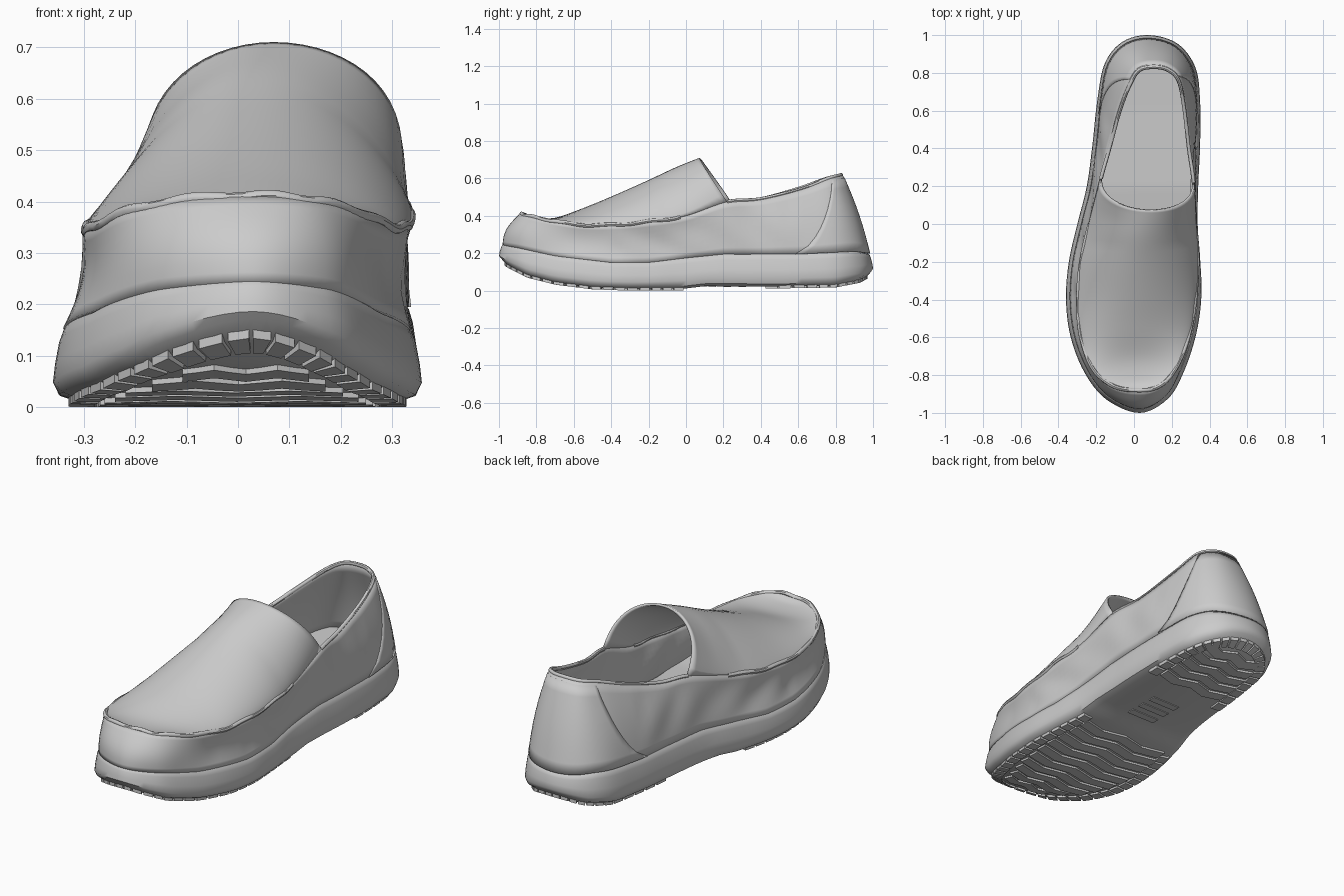
import bpy, bmesh, math
from mathutils import Vector

if "Cube" in bpy.data.objects:
    bpy.data.objects.remove(bpy.data.objects["Cube"])

mat = bpy.data.materials.new("plain grey")
mat.diffuse_color = (0.6, 0.6, 0.6, 1)
mat.use_nodes = True
mat.node_tree.nodes["Principled BSDF"].inputs["Base Color"].default_value = mat.diffuse_color

# Outline of the sole, from toe tip along the right side, heel and left side (x, y)
SOLE = [(0.03, -1.0), (0.18, -0.925), (0.265, -0.78), (0.33, -0.58), (0.357, -0.38), (0.35, -0.18),
        (0.337, 0.0), (0.34, 0.2), (0.35, 0.42), (0.35, 0.65), (0.325, 0.83), (0.23, 0.955),
        (0.08, 1.0), (-0.06, 0.965), (-0.155, 0.85), (-0.195, 0.65), (-0.22, 0.42), (-0.25, 0.2),
        (-0.30, 0.0), (-0.345, -0.2), (-0.36, -0.4), (-0.335, -0.6), (-0.26, -0.79), (-0.145, -0.93)]
# Upper edge at the same stations: toe seam in front, collar behind (x, y, z)
EDGE = [(0.03, -0.88, .41), (0.14, -0.855, .402), (0.23, -0.75, .38), (0.295, -0.57, .352),
        (0.325, -0.38, .352), (0.335, -0.18, .372), (0.325, 0.0, .40), (0.315, 0.22, .475),
        (0.29, 0.4, .49), (0.265, 0.62, .545), (0.235, 0.76, .60), (0.18, 0.815, .615),
        (0.11, 0.83, .62), (0.03, 0.815, .615), (-0.02, 0.74, .595), (-0.075, 0.6, .545),
        (-0.13, 0.4, .49), (-0.175, 0.24, .475), (-0.235, 0.0, .405), (-0.28, -0.2, .365),
        (-0.295, -0.4, .345), (-0.28, -0.6, .35), (-0.215, -0.77, .38), (-0.105, -0.86, .402)]
# Ridge of the vamp for the first eight stations (y, z)
RIDGE = [(-.88, .405), (-.83, .38), (-.71, .38), (-.55, .435), (-.38, .505), (-.2, .585),
         (-.05, .655), (.075, .705)]
# Steepness of the vamp flanks along the stations, left and right
LEFT = [(0, 1.2), (3, 1.7), (5.5, 2.0), (6.3, 1.6), (7, .85)]
RIGHT = [(0, 1.2), (3, 1.6), (5.5, 1.5), (7, .8)]
# Height profiles along the length (y, z)
BOTTOM = [(-1, .165), (-.95, .13), (-.85, .08), (-.7, .042), (-.5, .017), (-.3, .01), (0, .012),
          (.1, .024), (.5, .022), (.8, .027), (.93, .052), (1, .09)]
WELT = [(-1, .25), (-.9, .235), (-.7, .19), (-.4, .155), (-.2, .155), (0, .18), (.2, .2),
        (.6, .2), (.9, .215), (1, .2)]
BULGE = [(-1, .03), (-.8, .005), (-.6, -.018), (-.1, -.015), (.1, .0), (.5, .012), (1, .012)]
K, SUB = 24, 6
N = K * SUB


def interp(table, y):
    if y <= table[0][0]:
        return table[0][1]
    for (a, p), (b, q) in zip(table, table[1:]):
        if y <= b:
            return p + (q - p) * (y - a) / (b - a)
    return table[-1][1]


def spline(pts, t, closed=True):
    n = len(pts)
    i = math.floor(t)
    f = t - i
    idx = [(i + k) % n if closed else min(max(i + k, 0), n - 1) for k in (-1, 0, 1, 2)]
    a, b, c, d = [Vector(pts[k]) for k in idx]
    return 0.5 * (2 * b + (c - a) * f + (2 * a - 5 * b + 4 * c - d) * f ** 2
                  + (3 * b - a - 3 * c + d) * f ** 3)


def inward(t):
    d = spline(SOLE, t + .05) - spline(SOLE, t - .05)
    return Vector((-d.y, d.x)).normalized()


def sole_xy(t, inset):
    return spline(SOLE, t) + inward(t) * inset


def wall_point(t, v, out=0.0):
    """Point on the side wall: v = 0 at the welt, 1 at the seam or collar."""
    b = sole_xy(t, .026)
    base = Vector((b.x, b.y, interp(WELT, b.y) - .005))
    p = base.lerp(spline(EDGE, t), v)
    n = inward(t)
    bulge = interp(BULGE, b.y) + .005 * math.sin(b.y * 23 + v * 5) * (abs(b.y - .1) < .5)
    push = out + bulge * math.sin(math.pi * v)
    return p - Vector((n.x, n.y, 0)) * push


def finish(name, bm, thickness=0):
    bmesh.ops.recalc_face_normals(bm, faces=bm.faces)
    me = bpy.data.meshes.new(name)
    bm.to_mesh(me)
    bm.free()
    me.materials.append(mat)
    ob = bpy.data.objects.new(name, me)
    bpy.context.collection.objects.link(ob)
    bpy.ops.object.select_all(action='DESELECT')
    ob.select_set(True)
    bpy.context.view_layer.objects.active = ob
    bpy.ops.object.shade_smooth_by_angle(angle=math.radians(45))
    if thickness:
        m = ob.modifiers.new("thickness", 'SOLIDIFY')
        m.thickness, m.offset = thickness, 0
    return ob


def grid(rows, closed=False, caps=()):
    """Skin rows of points; caps lists closed rows to fill straight across."""
    bm = bmesh.new()
    vs = [[bm.verts.new(p) for p in r] for r in rows]
    for a, b in zip(vs, vs[1:]):
        n = len(a)
        for i in range(n if closed else n - 1):
            j = (i + 1) % n
            bm.faces.new((a[i], a[j], b[j], b[i]))
    for c in caps:
        r = vs[c]
        n = len(r)
        for i in range(n // 2):
            quad = [r[i], r[i + 1], r[n - i - 1], r[(n - i) % n]]
            bm.faces.new(list(dict.fromkeys(quad)))
    return bm


def sole_ring(inset, h, lift=0):
    ring = []
    for i in range(N):
        o = spline(SOLE, i / SUB)
        p = sole_xy(i / SUB, inset)
        y = p.y if h == 0 else o.y
        lo, hi = interp(BOTTOM, y), interp(WELT, y)
        ring.append((p.x, p.y, lo + (hi - lo) * h + lift))
    return ring


# Sole with rounded edges, and the insole seen through the opening
finish("sole", grid([sole_ring(i, h) for i, h in
       ((.045, 0), (.012, .08), (0, .25), (.004, .5), (.012, .8), (.02, .95), (.035, 1))],
       True, (0, 6)))
finish("insole", grid([sole_ring(.04, 1, .012)], True, (0,)))

# Side wall of the upper
ts = [i / SUB for i in range(N)]
finish("upper_wall", grid([[wall_point(t, v / 8) for t in ts] for v in range(9)], True), .014)

# Vamp arching from seam to seam, rising to the throat
rows = []
for s in range(7 * SUB + 1):
    t = s / SUB
    r, l = spline(EDGE, t), spline(EDGE, -t)
    ridge = spline(RIDGE, t, False)
    mid = (r + l) / 2
    row = []
    for k in range(29):
        a = math.pi * k / 28
        power = interp(LEFT if k < 14 else RIGHT, t)
        u = max(math.sin(a), 0) ** power
        side = l.lerp(r, (1 - math.cos(a)) / 2)
        row.append((side.x, side.y + (ridge.x - mid.y) * u, side.z + (ridge.y - mid.z) * u))
    rows.append(row)
vamp = grid(rows)
bmesh.ops.remove_doubles(vamp, verts=vamp.verts, dist=.0005)
finish("vamp", vamp, .012)


# Rolled tubes along the toe seam and collar
def tube(name, pts, radius):
    rows = []
    for i, p in enumerate(pts):
        d = (pts[min(i + 1, len(pts) - 1)] - pts[max(i - 1, 0)]).normalized()
        a = d.cross(Vector((0, 0, 1))).normalized()
        b = a.cross(d)
        rows.append([p + radius * (math.cos(q * math.pi / 4) * a + math.sin(q * math.pi / 4) * b)
                     for q in range(8)])
    finish(name, grid(rows, True))


tube("toe_seam", [spline(EDGE, i / SUB) + Vector((0, 0, .003 * math.sin(i * .9)))
                  for i in range(-6 * SUB, 6 * SUB)], .011)
tube("collar_roll", [spline(EDGE, i / SUB) for i in range(7 * SUB, 17 * SUB + 1)], .01)

# Heel counter: a raised patch that widens toward the sole
rows = []
for k in range(9):
    v = k / 8 * .96
    half = 3.3 - 1.5 * v ** .7
    rows.append([wall_point(12 + half * (j / 15 - 1), v, .007) for j in range(31)])
finish("heel_counter", grid(rows), .008)

# Tread: wavy cross bars and a border of lugs under the forefoot and heel
tread = bmesh.new()


def lug(corners, depth=.01):
    lo = [tread.verts.new((x, y, interp(BOTTOM, y) - depth)) for x, y in corners]
    hi = [tread.verts.new((x, y, interp(BOTTOM, y) + .008)) for x, y in corners]
    tread.faces.new(lo)
    tread.faces.new(hi)
    for i in range(4):
        j = (i + 1) % 4
        tread.faces.new((lo[i], lo[j], hi[j], hi[i]))


outline = [sole_xy(t, .09) for t in ts]
for start, count in ((-.84, 10), (.5, 5)):
    for b in range(count):
        y = start + b * .08
        near = sorted(outline[:N // 2], key=lambda p: abs(p.y - y))[0]
        far = sorted(outline[N // 2:], key=lambda p: abs(p.y - y))[0]
        pts = [(far.x + (near.x - far.x) * j / 8, y + .014 * math.cos(j * math.pi / 2))
               for j in range(9)]
        for (x0, y0), (x1, y1) in zip(pts, pts[1:]):
            lug([(x0, y0), (x1, y1), (x1, y1 + .058), (x0, y0 + .058)])
for i in range(0, N, 2):
    y = spline(SOLE, i / SUB).y
    if y < -.05 or y > .45:
        t0, t1 = i / SUB, (i + 1.6) / SUB
        lug([sole_xy(t0, .03), sole_xy(t1, .03), sole_xy(t1, .08), sole_xy(t0, .08)])
# Short bars under the arch
for y in (.12, .2, .28):
    lug([(-.02, y), (.14, y), (.14, y + .04), (-.02, y + .04)], .004)
finish("tread", tread)
